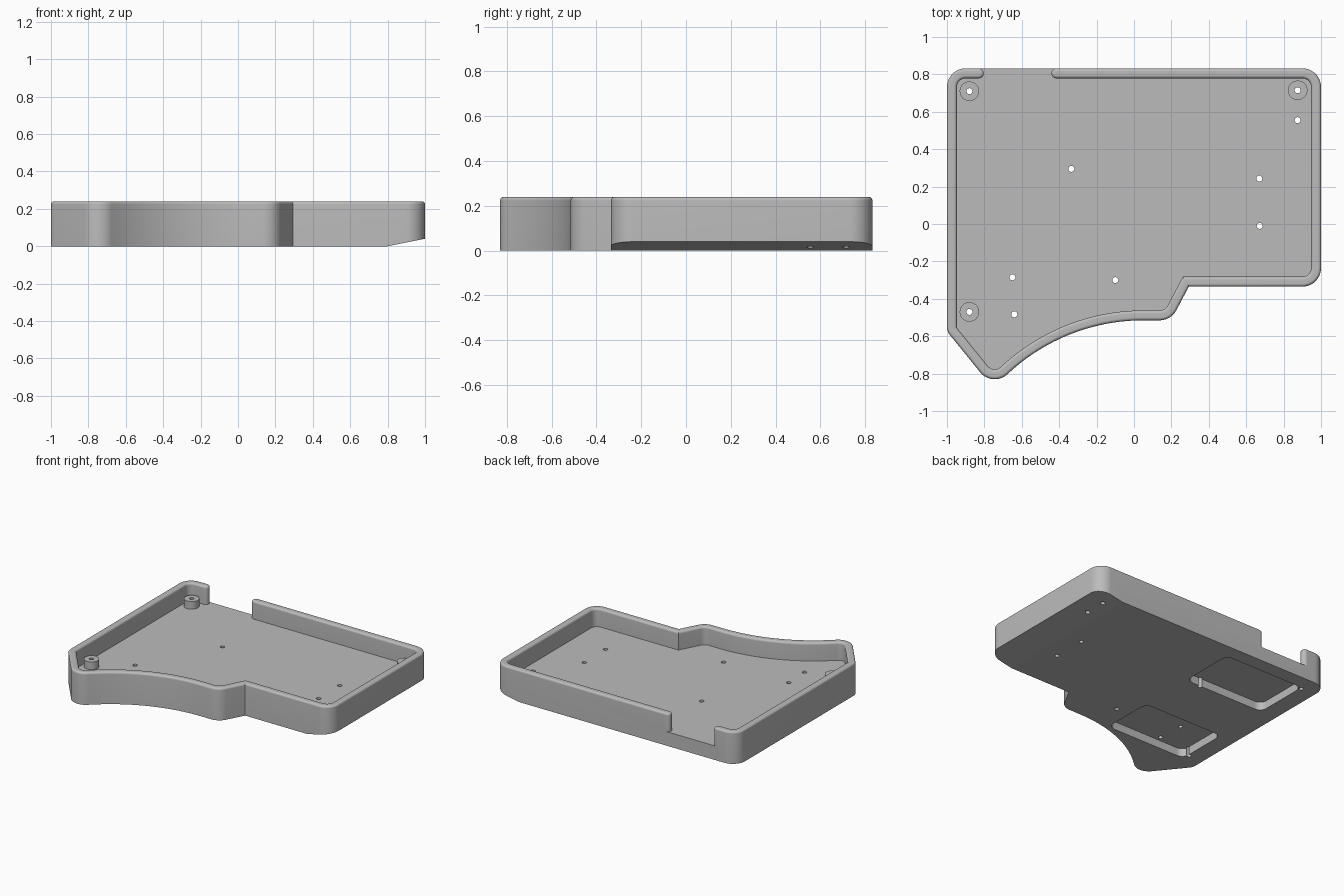
import bpy, bmesh, math
from mathutils import Vector

if "Cube" in bpy.data.objects:
    bpy.data.objects.remove(bpy.data.objects["Cube"])

HEIGHT, FLOOR, WALL, ROUND = 0.24, 0.105, 0.053, 0.016
HOLE_R, BOSS_R = 0.016, 0.052
STEP = math.radians(7.5)

grey = bpy.data.materials.new("plain_grey")
grey.use_nodes = True
grey.diffuse_color = (0.5, 0.5, 0.5, 1)
grey.node_tree.nodes["Principled BSDF"].inputs["Base Color"].default_value = (0.5, 0.5, 0.5, 1)


def filleted(corners):
    """Counter-clockwise outline from (x, y, radius) corners."""
    out = []
    for i, (x, y, r) in enumerate(corners):
        p = Vector((x, y))
        if r == 0:
            out.append(p)
            continue
        a = (p - Vector(corners[i - 1][:2])).normalized()
        b = (Vector(corners[(i + 1) % len(corners)][:2]) - p).normalized()
        turn = math.atan2(a.x * b.y - a.y * b.x, a.dot(b))
        start = p - a * r * math.tan(abs(turn) / 2)
        side = Vector((-a.y, a.x)) * math.copysign(r, turn)
        n = max(2, round(abs(turn) / STEP))
        for k in range(n + 1):
            t = turn * k / n
            c, s = math.cos(t), math.sin(t)
            out.append(start + side - Vector((side.x * c - side.y * s, side.x * s + side.y * c)))
    return out


def circle(x, y, r, n=48):
    return [Vector((x + r * math.cos(math.tau * k / n), y + r * math.sin(math.tau * k / n)))
            for k in range(n)]


def inset(outline, d):
    """Move the outline inward by d with mitred corners."""
    out = []
    for i, p in enumerate(outline):
        a = (p - outline[i - 1]).normalized()
        b = (outline[(i + 1) % len(outline)] - p).normalized()
        na, nb = Vector((-a.y, a.x)), Vector((-b.y, b.x))
        out.append(p + (na + nb) * d / (1 + na.dot(nb)))
    return out


def loft(name, outline, rings, caps=True):
    """Skin a stack of (inset, z) rings taken from one outline."""
    bm = bmesh.new()
    loops = [[bm.verts.new((p.x, p.y, z)) for p in inset(outline, d)] for d, z in rings]
    n = len(outline)
    for lo, hi in zip(loops, loops[1:]):
        for i in range(n):
            j = (i + 1) % n
            bm.faces.new((lo[i], lo[j], hi[j], hi[i]))
    if caps:
        bm.faces.new(loops[0][::-1])
        bm.faces.new(loops[-1])
    mesh = bpy.data.meshes.new(name)
    bm.to_mesh(mesh)
    bm.free()
    mesh.materials.append(grey)
    ob = bpy.data.objects.new(name, mesh)
    bpy.context.collection.objects.link(ob)
    return ob


def activate(ob):
    bpy.ops.object.select_all(action='DESELECT')
    ob.select_set(True)
    bpy.context.view_layer.objects.active = ob


def cut(target, cutter):
    mod = target.modifiers.new("cut", 'BOOLEAN')
    mod.operation, mod.solver, mod.object = 'DIFFERENCE', 'EXACT', cutter
    activate(target)
    bpy.ops.object.modifier_apply(modifier=mod.name)
    bpy.data.objects.remove(cutter)


def rect(x0, x1, y0, y1, r):
    return filleted([(x0, y0, r), (x1, y0, r), (x1, y1, r), (x0, y1, r)])


def rim(steps, start, direction):
    """Quarter-round rings along the top edge."""
    rings = []
    for k in range(steps + 1):
        t = math.pi / 2 * k / steps
        d = ROUND * (1 - math.cos(t))
        rings.append((start + direction * d, HEIGHT - ROUND + ROUND * math.sin(t)))
    return rings


# Case outline: straight back and sides, stepped and scooped front
scoop_x, scoop_y, scoop_r = 0.05, -1.575, 1.06
scoop = []
for k in range(25):
    t = math.radians(133.2 - 43.2 * k / 24)
    scoop.append((scoop_x + scoop_r * math.cos(t), scoop_y + scoop_r * math.sin(t), 0))
outline = filleted(
    [(-1, 0.832, 0.1), (-1, -0.574, 0.07), (-0.755, -0.876, 0.1)] + scoop +
    [(0.198, -0.515, 0.1), (0.293, -0.335, 0), (1, -0.335, 0.1), (1, 0.832, 0.1)])

# Tray with rounded rim
tray = loft("tray", outline,
            [(0, 0)] + rim(10, 0, 1) + rim(10, WALL, -1)[::-1] + [(WALL, FLOOR)])

# Gap in the back wall, with rounded wall ends
GAP = (-0.83, -0.415)
cut(tray, loft("gap_cutter", rect(*GAP, 0.7, 1, 0), [(0, FLOOR), (0, 0.5)]))
for side, x in zip(("right", "left"), GAP):
    loft("wall_end_" + side, circle(x, 0.832 - WALL / 2, WALL / 2),
         [(0, FLOOR - 0.01)] + rim(10, 0, 1))

# Sloped underside along the left edge
wedge = loft("slope_cutter", rect(0.8, 1.2, -1, 1, 0), [(0, -0.1), (0, 0)])
for v in wedge.data.vertices:
    if v.co.z > -0.05 and v.co.x > 1:
        v.co.z = 0.08
cut(tray, wedge)

# Shallow pockets in the underside
for y0, y1 in ((0.30, 0.725), (-0.52, -0.125)):
    cut(tray, loft("pocket_cutter", rect(-0.87, -0.21, y0, y1, 0.055), [(0, -0.1), (0, 0.06)]))

# Screw holes and standoffs
bosses = [(-0.88, 0.71), (0.875, 0.715), (-0.88, -0.47)]
holes = [(0.875, 0.555), (0.67, 0.243), (0.672, -0.01), (-0.335, 0.295),
         (-0.1, -0.3), (-0.65, -0.285), (-0.64, -0.483)]
for x, y in bosses + holes:
    cut(tray, loft("hole_cutter", circle(x, y, HOLE_R), [(0, -0.1), (0, 0.5)]))
for i, (x, y) in enumerate(bosses):
    top, bore = FLOOR + 0.057, BOSS_R - HOLE_R
    loft("standoff_%d" % (i + 1), circle(x, y, BOSS_R),
         [(0, FLOOR), (0, top), (bore, top), (bore, FLOOR)], caps=False)

# Smooth curves, keep edges crisp
for ob in list(bpy.context.collection.objects):
    if ob.type == 'MESH' and ob.name.startswith(("tray", "wall_end", "standoff")):
        activate(ob)
        bpy.ops.object.shade_smooth_by_angle(angle=math.radians(10))
